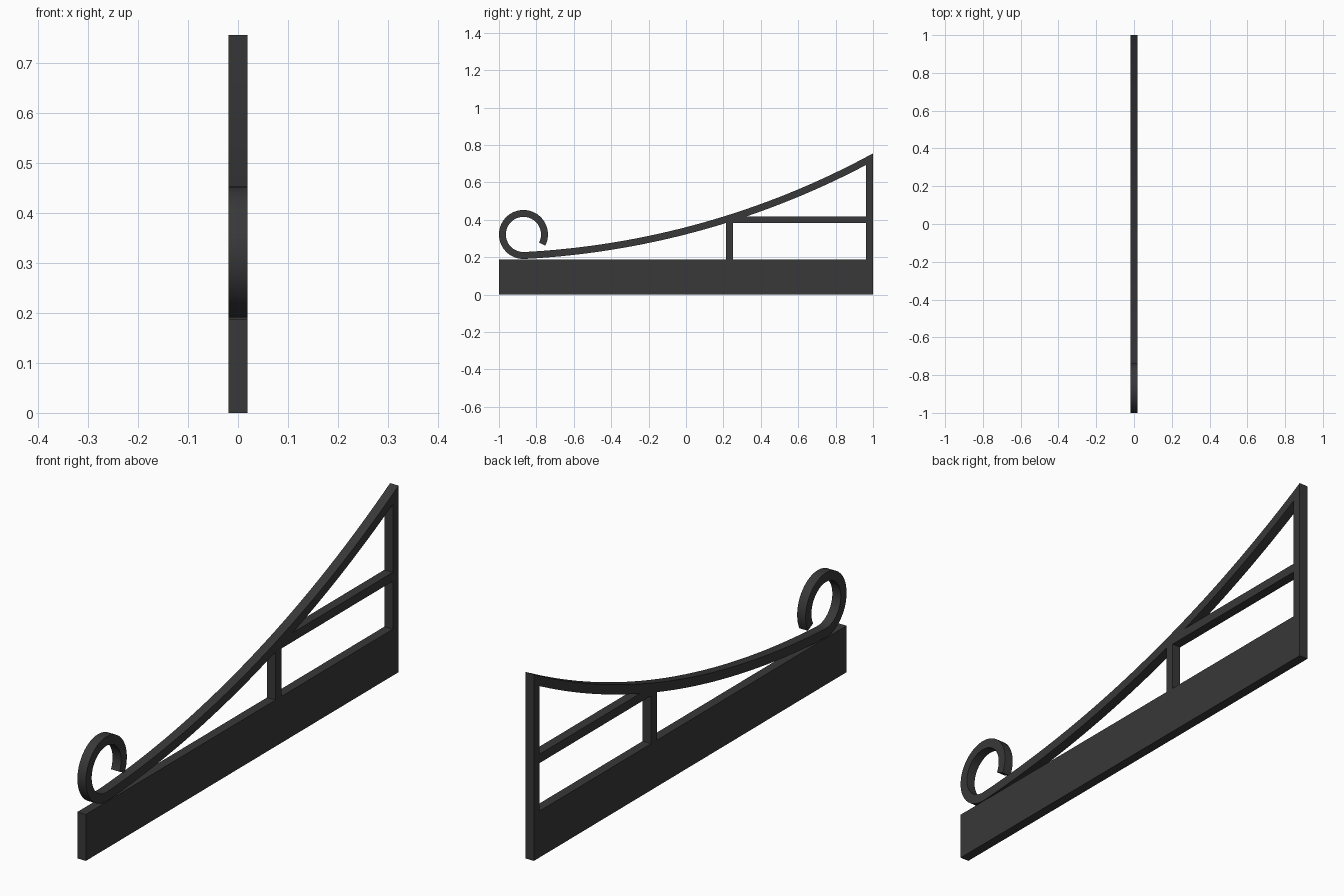
import bpy, bmesh, math
from mathutils import Vector

if "Cube" in bpy.data.objects:
    bpy.data.objects.remove(bpy.data.objects["Cube"])

W = 0.019   # half width across x
T = 0.0185  # half thickness of the bent strip

mat = bpy.data.materials.new("dark_iron")
mat.diffuse_color = (0.04, 0.04, 0.04, 1)
mat.use_nodes = True
mat.node_tree.nodes["Principled BSDF"].inputs["Base Color"].default_value = mat.diffuse_color


def finish(name, bm):
    bmesh.ops.recalc_face_normals(bm, faces=bm.faces)
    me = bpy.data.meshes.new(name)
    bm.to_mesh(me)
    bm.free()
    ob = bpy.data.objects.new(name, me)
    bpy.context.collection.objects.link(ob)
    me.materials.append(mat)
    return ob


def box(name, y0, y1, z0, z1):
    bm = bmesh.new()
    bmesh.ops.create_cube(bm, size=1)
    for v in bm.verts:
        v.co = (v.co.x * 2 * W, (y0 + y1) / 2 + v.co.y * (y1 - y0),
                (z0 + z1) / 2 + v.co.z * (z1 - z0))
    return finish(name, bm)


# Straight members
box("base_plank", -1, 1, 0, 0.188)
box("back_post", 0.963, 1, 0.188, 0.73)
box("short_post", 0.213, 0.25, 0.188, 0.383)
box("cross_bar", 0.213, 0.963, 0.382, 0.418)

# Path of the bent strip: (y, z, normal angle); the scroll comes first
cy, cz, r = -0.869, 0.3215, 0.1125
path = []
n = 48
for i in range(n + 1):
    a = math.radians(-27 + 300 * i / n)
    path.append((cy + r * math.cos(a), cz + r * math.sin(a), a))

# Long rising arc, tangent to the scroll and ending at the back post
y0, z0, a0 = path[-1]
dy, dz = 1 - y0, 0.734 - z0
ny, nz = -math.cos(a0), -math.sin(a0)
R = (dy * dy + dz * dz) / (2 * (dy * ny + dz * nz))
oy, oz = y0 + R * ny, z0 + R * nz
a1 = math.atan2(0.734 - oz, 1 - oy)
start = a0 - 2 * math.pi
m = 32
for i in range(1, m + 1):
    a = start + (a1 - start) * i / m if start < -math.pi / 4 else a0 + (a1 - a0) * i / m
    path.append((oy + R * math.cos(a), oz + R * math.sin(a), a))

# Sweep a rectangle along the path, with a plumb cut at the back post
bm = bmesh.new()
rings = []
for k, (y, z, a) in enumerate(path):
    off = Vector((0, math.cos(a), math.sin(a))) * T
    if k == len(path) - 1:
        off = Vector((0, 0, -T / abs(math.sin(a))))
    c = Vector((0, y, z))
    side = Vector((W, 0, 0))
    rings.append([bm.verts.new(p) for p in
                  (c - off - side, c + off - side, c + off + side, c - off + side)])
for p, q in zip(rings, rings[1:]):
    for i in range(4):
        j = (i + 1) % 4
        bm.faces.new((p[i], p[j], q[j], q[i]))
bm.faces.new(rings[0])
bm.faces.new(rings[-1])
strip = finish("scrolled_strip", bm)

bpy.context.view_layer.objects.active = strip
strip.select_set(True)
bpy.ops.object.shade_smooth_by_angle(angle=math.radians(30))
